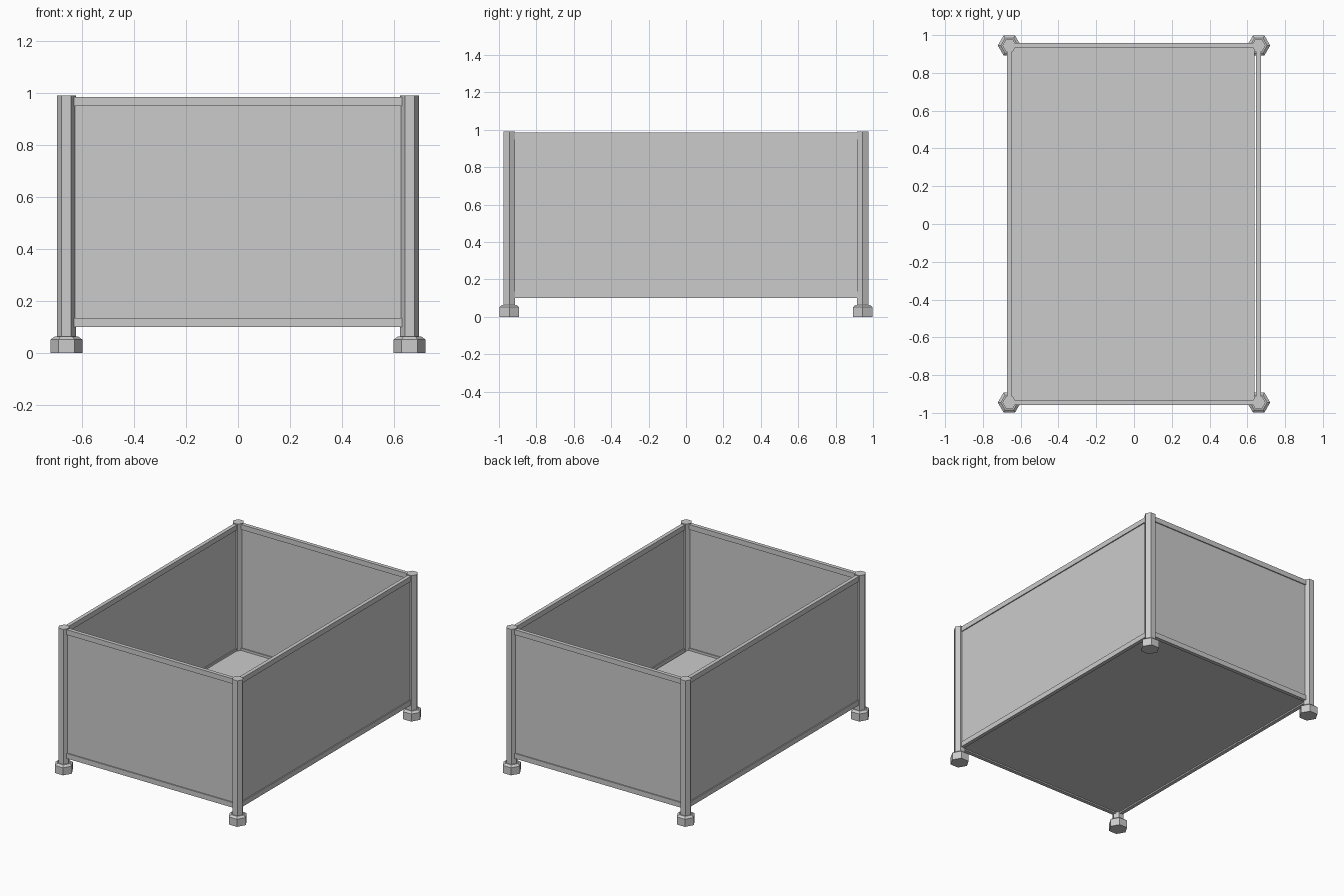
import bpy, bmesh
from math import radians
from mathutils import Matrix

old = bpy.data.objects.get("Cube")
if old:
    bpy.data.objects.remove(old, do_unlink=True)

# One plain metal grey
grey = bpy.data.materials.new("metal_grey")
grey.use_nodes = True
colour = (0.6, 0.6, 0.6, 1)
grey.diffuse_color = colour
grey.node_tree.nodes["Principled BSDF"].inputs["Base Color"].default_value = colour

PX, PY = 0.66, 0.945          # post centres
RAIL_W, RAIL_H = 0.026, 0.035
LOW, HIGH = 0.118, 0.967      # rail heights


def finish(name, bm):
    mesh = bpy.data.meshes.new(name)
    bm.to_mesh(mesh)
    bm.free()
    mesh.materials.append(grey)
    obj = bpy.data.objects.new(name, mesh)
    bpy.context.scene.collection.objects.link(obj)
    return obj


def box(name, centre, size):
    bm = bmesh.new()
    bmesh.ops.create_cube(bm, size=1)
    bmesh.ops.scale(bm, vec=size, verts=bm.verts)
    bmesh.ops.translate(bm, vec=centre, verts=bm.verts)
    return finish(name, bm)


def hexagon(name, x, y, z0, z1, r0, r1):
    bm = bmesh.new()
    bmesh.ops.create_cone(bm, cap_ends=True, segments=6, radius1=r0, radius2=r1,
                          depth=z1 - z0, matrix=Matrix.Rotation(radians(90), 4, 'Z'))
    # Turn the corners to point along x
    if max(v.co.x for v in bm.verts) < max(v.co.y for v in bm.verts):
        bmesh.ops.rotate(bm, matrix=Matrix.Rotation(radians(90), 3, 'Z'), verts=bm.verts)
    bmesh.ops.translate(bm, vec=(x, y, (z0 + z1) / 2), verts=bm.verts)
    return finish(name, bm)


# Corner posts with chamfered hexagonal feet
for sx, side in ((1, "left"), (-1, "right")):
    for sy, end in ((-1, "front"), (1, "back")):
        x, y = sx * PX, sy * PY
        tag = end + "_" + side
        hexagon(tag + "_post", x, y, 0.05, 0.99, 0.037, 0.037)
        hexagon(tag + "_foot", x, y, 0, 0.052, 0.061, 0.061)
        hexagon(tag + "_foot_chamfer", x, y, 0.052, 0.064, 0.061, 0.045)

# Front and back walls
for sy, end in ((-1, "front"), (1, "back")):
    y = sy * PY
    box(end + "_panel", (0, y, 0.543), (1.27, 0.012, 0.86))
    for z, level in ((LOW, "bottom"), (HIGH, "top")):
        box(f"{end}_{level}_rail", (0, y, z), (1.26, RAIL_W, RAIL_H))

# Side walls
for sx, side in ((1, "left"), (-1, "right")):
    x = sx * PX
    box(side + "_panel", (x, 0, 0.543), (0.012, 1.84, 0.86))
    for z, level in ((LOW, "bottom"), (HIGH, "top")):
        box(f"{side}_{level}_rail", (x, 0, z), (RAIL_W, 1.84, RAIL_H))

# Floor sheet
box("floor", (-0.006, 0, 0.115), (1.286, 1.88, 0.01))
